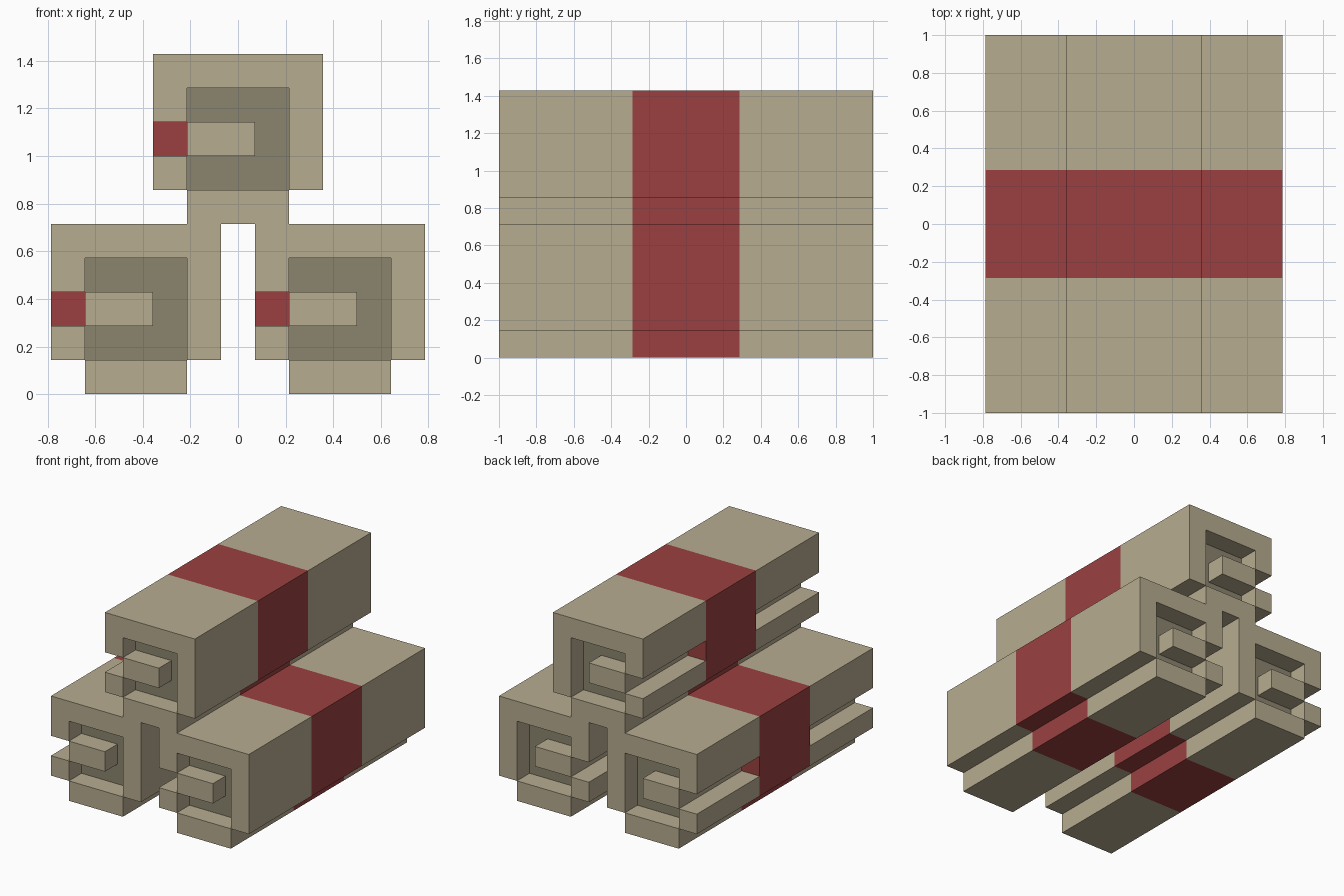
import bpy
import bmesh

if "Cube" in bpy.data.objects:
    bpy.data.objects.remove(bpy.data.objects["Cube"], do_unlink=True)

U = 1 / 7          # one block unit
END, RECESS, BAND = 7, 6, 2   # half lengths along y, in units


def material(name, rgb):
    m = bpy.data.materials.new(name)
    m.use_nodes = True
    m.diffuse_color = (*rgb, 1)
    bsdf = next(n for n in m.node_tree.nodes if n.type == 'BSDF_PRINCIPLED')
    bsdf.inputs["Base Color"].default_value = (*rgb, 1)
    bsdf.inputs["Roughness"].default_value = 0.9
    return m


BEIGE = material("beige", (0.472, 0.413, 0.279))
DARK = material("dark_beige", (0.258, 0.231, 0.156))
RED = material("red", (0.328, 0.051, 0.051))


def rect(x0, x1, z0, z1):
    return [(x0, z0), (x1, z0), (x1, z1), (x0, z1)]


def extrude(name, profile, spans, origin, mat):
    """Extrude an xz profile along y over each (y0, y1) span."""
    bm = bmesh.new()
    ox, oz = origin
    for y0, y1 in spans:
        face = bm.faces.new([bm.verts.new(((x + ox) * U, y0 * U, (z + oz) * U))
                             for x, z in profile])
        ext = bmesh.ops.extrude_face_region(bm, geom=[face], use_keep_orig=True)
        verts = [g for g in ext["geom"] if isinstance(g, bmesh.types.BMVert)]
        bmesh.ops.translate(bm, verts=verts, vec=(0, (y1 - y0) * U, 0))
    bmesh.ops.recalc_face_normals(bm, faces=bm.faces)
    mesh = bpy.data.meshes.new(name)
    bm.to_mesh(mesh)
    bm.free()
    mesh.materials.append(mat)
    obj = bpy.data.objects.new(name, mesh)
    bpy.context.collection.objects.link(obj)


# Cross-sections of one roll, in units: x from its middle, z from its underside
HOOK = [(-2.5, 5), (-2.5, 3), (-1.5, 3), (-1.5, 4),
        (1.5, 4), (1.5, 1), (2.5, 1), (2.5, 5)]
FILLING = [(-1.5, 1), (1.5, 1), (1.5, 4), (-1.5, 4),
           (-1.5, 3), (0.5, 3), (0.5, 2), (-1.5, 2)]
WRAP = [(-2.5, 5), (-2.5, 1), (-1.5, 1), (-1.5, 0),
        (1.5, 0), (1.5, 1), (2.5, 1), (2.5, 5)]

FULL = [(-END, -BAND), (BAND, END)]
INNER = [(-RECESS, -BAND), (BAND, RECESS)]


def roll(prefix, origin):
    # Spiral sheet: outer hook, underside, side lip and curled-in tongue
    extrude(prefix + "_outer_sheet", HOOK, FULL, origin, BEIGE)
    extrude(prefix + "_underside", rect(-1.5, 1.5, 0, 1), FULL, origin, BEIGE)
    extrude(prefix + "_lip", rect(-2.5, -1.5, 1, 2), FULL, origin, BEIGE)
    extrude(prefix + "_tongue", rect(-1.5, 0.5, 2, 3), FULL, origin, BEIGE)
    # Recessed dark core
    extrude(prefix + "_core", FILLING, INNER, origin, DARK)
    # Band round the middle, closing the side slot
    extrude(prefix + "_band", WRAP, [(-BAND, BAND)], origin, RED)


# Two rolls side by side with a third on top
roll("right_roll", (-3, 0))
roll("left_roll", (3, 0))
roll("top_roll", (0, 5))
